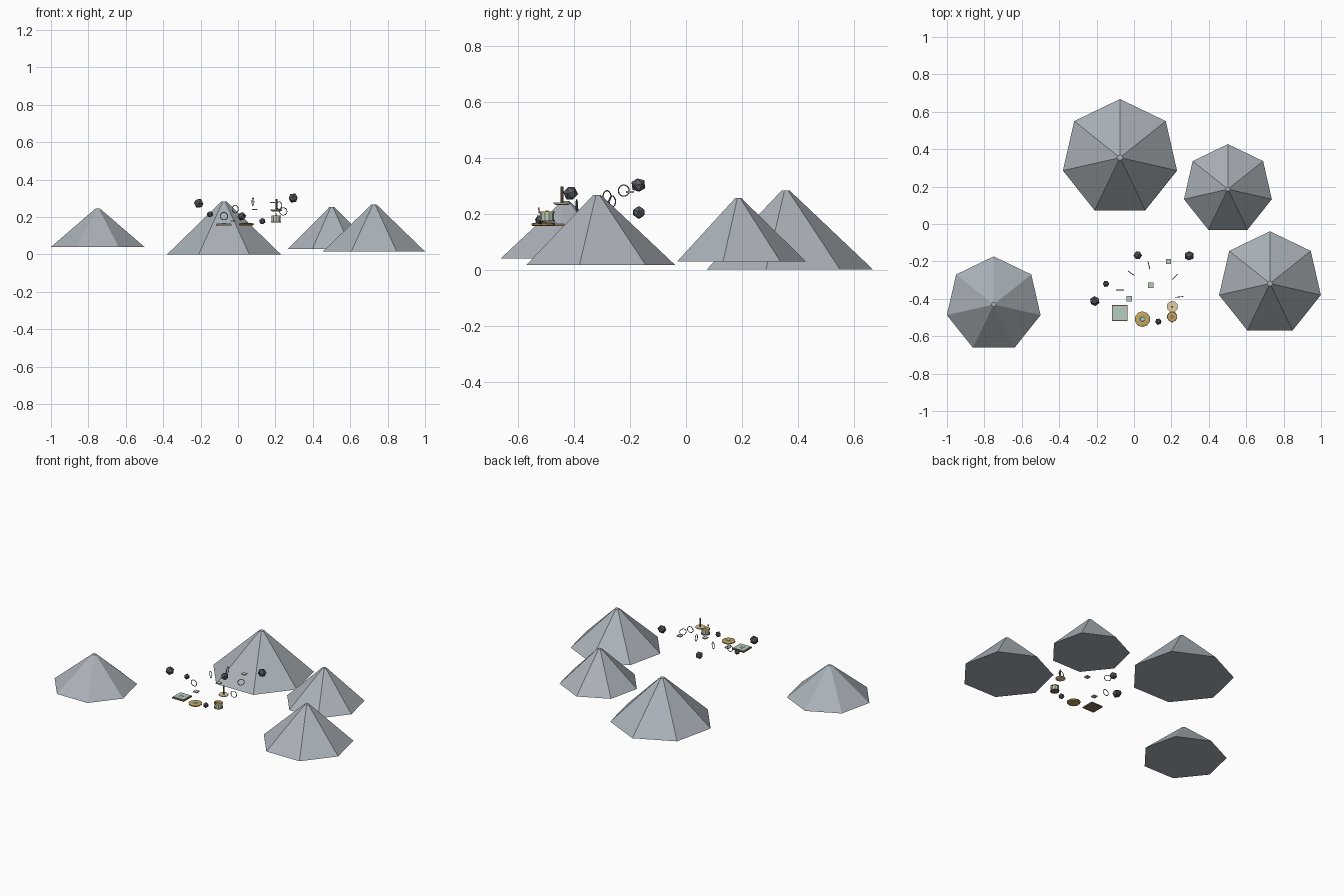
import bpy, bmesh
from math import sin, cos, pi, radians

if "Cube" in bpy.data.objects:
    bpy.data.objects.remove(bpy.data.objects["Cube"])


def material(name, rgb):
    m = bpy.data.materials.new(name)
    m.diffuse_color = (*rgb, 1)
    m.use_nodes = True
    m.node_tree.nodes["Principled BSDF"].inputs["Base Color"].default_value = m.diffuse_color
    return m


STONE = material("stone", (0.40, 0.44, 0.48))
ROCK = material("dark_rock", (0.10, 0.11, 0.12))
METAL = material("ring_metal", (0.13, 0.18, 0.18))
GOLD = material("gold", (0.55, 0.38, 0.12))
PALE = material("pale_gold", (0.75, 0.62, 0.36))
GREEN = material("pale_green", (0.50, 0.60, 0.50))
CYAN = material("cyan", (0.25, 0.75, 0.72))
BROWN = material("brown", (0.22, 0.16, 0.10))
RED = material("red", (0.7, 0.12, 0.08))


def lathe(name, x, y, profile, sides, mat, turn=0.0):
    """Flat-faced solid from (radius, z) rings; first corner points to +y."""
    bm = bmesh.new()
    rings = []
    for r, z in profile:
        rings.append([bm.verts.new((r * sin(turn + 2 * pi * i / sides),
                                    r * cos(turn + 2 * pi * i / sides), z))
                      for i in range(sides)])
    for a, b in zip(rings, rings[1:]):
        for i in range(sides):
            j = (i + 1) % sides
            bm.faces.new((a[i], a[j], b[j], b[i]))
    bm.faces.new(rings[0])
    bm.faces.new(rings[-1])
    bmesh.ops.recalc_face_normals(bm, faces=bm.faces)
    me = bpy.data.meshes.new(name)
    bm.to_mesh(me)
    bm.free()
    me.materials.append(mat)
    ob = bpy.data.objects.new(name, me)
    ob.location = (x, y, 0)
    bpy.context.collection.objects.link(ob)
    return ob


def box(name, loc, size, mat):
    bpy.ops.mesh.primitive_cube_add(size=1, location=loc)
    ob = bpy.context.object
    ob.name = name
    ob.scale = size
    ob.data.materials.append(mat)


# mountains: seven-sided cones with a small flat tip
for i, (x, y, r, z0, z1) in enumerate([
        (-0.075, 0.355, 0.313, 0.0, 0.282), (0.502, 0.186, 0.241, 0.03, 0.255),
        (0.727, -0.318, 0.279, 0.017, 0.267), (-0.75, -0.43, 0.257, 0.04, 0.245)]):
    lathe(f"mountain_{i + 1}", x, y, [(r, z0), (0.05 * r, z1)], 7, STONE)

# floating rocks
for i, (x, y, z, r) in enumerate([
        (0.02, -0.168, 0.204, 0.024), (0.295, -0.17, 0.302, 0.027),
        (-0.15, -0.32, 0.215, 0.018), (-0.21, -0.412, 0.273, 0.027),
        (0.13, -0.522, 0.178, 0.018)]):
    bpy.ops.mesh.primitive_ico_sphere_add(subdivisions=1, radius=r, location=(x, y, z),
                                          rotation=(0.4 * i, 0.3, 0.7 * i))
    bpy.context.object.name = f"floating_rock_{i + 1}"
    bpy.context.object.data.materials.append(ROCK)

# flight rings, upright, turned along the course
for i, (x, y, z, turn) in enumerate([
        (-0.075, -0.353, 0.205, 0), (-0.015, -0.263, 0.243, -35),
        (0.08, -0.222, 0.282, -76), (0.22, -0.282, 0.262, 45),
        (0.242, -0.39, 0.23, 6)]):
    bpy.ops.mesh.primitive_torus_add(location=(x, y, z), rotation=(pi / 2, 0, radians(turn)),
                                     major_segments=14, minor_segments=5,
                                     major_radius=0.02, minor_radius=0.0022)
    bpy.context.object.name = f"flight_ring_{i + 1}"
    bpy.context.object.data.materials.append(METAL)

# small square floating plates
for i, (x, y, z) in enumerate([(0.185, -0.2, 0.277), (0.09, -0.328, 0.24),
                               (-0.025, -0.4, 0.18)]):
    box(f"step_plate_{i + 1}", (x, y, z), (0.028, 0.028, 0.006), GREEN)

# square landing pad with rim and marking
px, py = -0.076, -0.476
box("landing_pad_base", (px, py, 0.159), (0.085, 0.085, 0.008), BROWN)
box("landing_pad_top", (px, py, 0.164), (0.076, 0.076, 0.004), GREEN)
for s in (-1, 1):
    box("pad_mark_side", (px + s * 0.009, py, 0.1665), (0.004, 0.028, 0.002), CYAN)
box("pad_mark_bar", (px, py, 0.1665), (0.018, 0.004, 0.002), CYAN)

# round stepped platform
lathe("round_platform", 0.045, -0.509,
      [(0.036, 0.155), (0.042, 0.160), (0.042, 0.165), (0.028, 0.168)], 10, GOLD)
lathe("round_platform_light", 0.045, -0.509, [(0.013, 0.167), (0.011, 0.171)], 10, CYAN)

# round hut with overhanging roof and beacon
hx, hy = 0.204, -0.496
lathe("hut_wall", hx, hy, [(0.025, 0.175), (0.025, 0.203)], 10, GREEN)
lathe("hut_floor", hx, hy, [(0.028, 0.172), (0.028, 0.177)], 10, BROWN)
lathe("hut_roof", hx, hy, [(0.028, 0.202), (0.026, 0.208)], 10, GOLD)
lathe("hut_cap", hx, hy, [(0.007, 0.207), (0.005, 0.211)], 8, PALE)
box("beacon", (hx, -0.525, 0.217), (0.006, 0.006, 0.008), RED)
box("beacon_post", (hx, -0.525, 0.207), (0.003, 0.003, 0.014), BROWN)

# disc platform with mast
lathe("mast_disc", 0.205, -0.442,
      [(0.022, 0.231), (0.030, 0.235), (0.030, 0.240)], 12, PALE)
lathe("mast", 0.205, -0.442, [(0.005, 0.238), (0.005, 0.296)], 8, BROWN)
